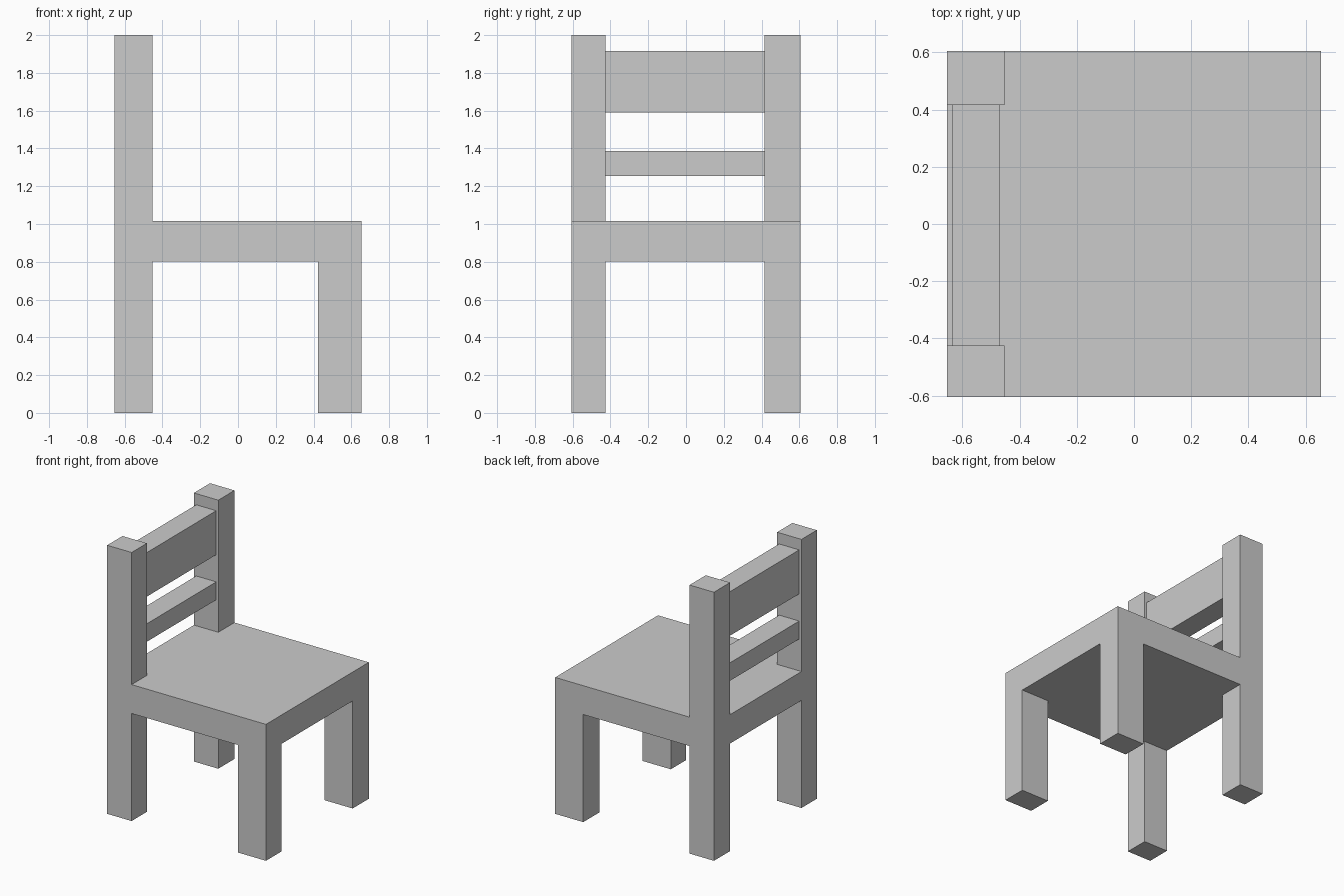
import bpy
import bmesh
from mathutils import Vector

if "Cube" in bpy.data.objects:
    bpy.data.objects.remove(bpy.data.objects["Cube"])

# Shared dimensions
X0, X1 = -0.654, 0.654          # back and front of the seat
Y0, Y1 = -0.605, 0.605          # sides of the seat
POST_X, LEG_X = -0.453, 0.423   # inner faces of back posts and front legs
IN_Y0, IN_Y1 = -0.425, 0.415    # inner faces of the legs, across the width
SEAT_Z0, SEAT_Z1, TOP_Z = 0.801, 1.016, 2.0


def add_box(bm, lo, hi):
    lo, hi = Vector(lo), Vector(hi)
    verts = bmesh.ops.create_cube(bm, size=1)["verts"]
    for v in verts:
        v.co = (lo + hi) / 2 + v.co * (hi - lo)


def finish(bm, name):
    bmesh.ops.recalc_face_normals(bm, faces=bm.faces)
    mesh = bpy.data.meshes.new(name)
    bm.to_mesh(mesh)
    bm.free()
    obj = bpy.data.objects.new(name, mesh)
    bpy.context.collection.objects.link(obj)
    return obj


def pull_corners(bm, direction, z, picks):
    """Extrude the picked corner faces of the slab up or down to height z."""
    bm.normal_update()
    faces = []
    for f in bm.faces:
        c = f.calc_center_median()
        on_side = c.y < IN_Y0 or c.y > IN_Y1
        if f.normal.z * direction > 0.9 and on_side and picks(c.x):
            faces.append(f)
    new = bmesh.ops.extrude_discrete_faces(bm, faces=faces)["faces"]
    for f in new:
        for v in f.verts:
            v.co.z = z


# Seat slab, cut along the leg lines, with legs and back posts pulled out of it
bm = bmesh.new()
add_box(bm, (X0, Y0, SEAT_Z0), (X1, Y1, SEAT_Z1))
cuts = [((x, 0, 0), (1, 0, 0)) for x in (POST_X, LEG_X)]
cuts += [((0, y, 0), (0, 1, 0)) for y in (IN_Y0, IN_Y1)]
for co, no in cuts:
    bmesh.ops.bisect_plane(bm, geom=bm.verts[:] + bm.edges[:] + bm.faces[:],
                           plane_co=co, plane_no=no)
pull_corners(bm, -1, 0.0, lambda x: x < POST_X or x > LEG_X)
pull_corners(bm, 1, TOP_Z, lambda x: x < POST_X)
bmesh.ops.dissolve_limit(bm, angle_limit=0.01, verts=bm.verts, edges=bm.edges)
finish(bm, "seat_with_legs_and_back_posts")

# Backrest slats between the posts
for name, z0, z1 in (("lower_back_slat", 1.253, 1.387),
                     ("upper_back_slat", 1.589, 1.917)):
    bm = bmesh.new()
    add_box(bm, (-0.635, IN_Y0, z0), (-0.470, IN_Y1, z1))
    finish(bm, name)
